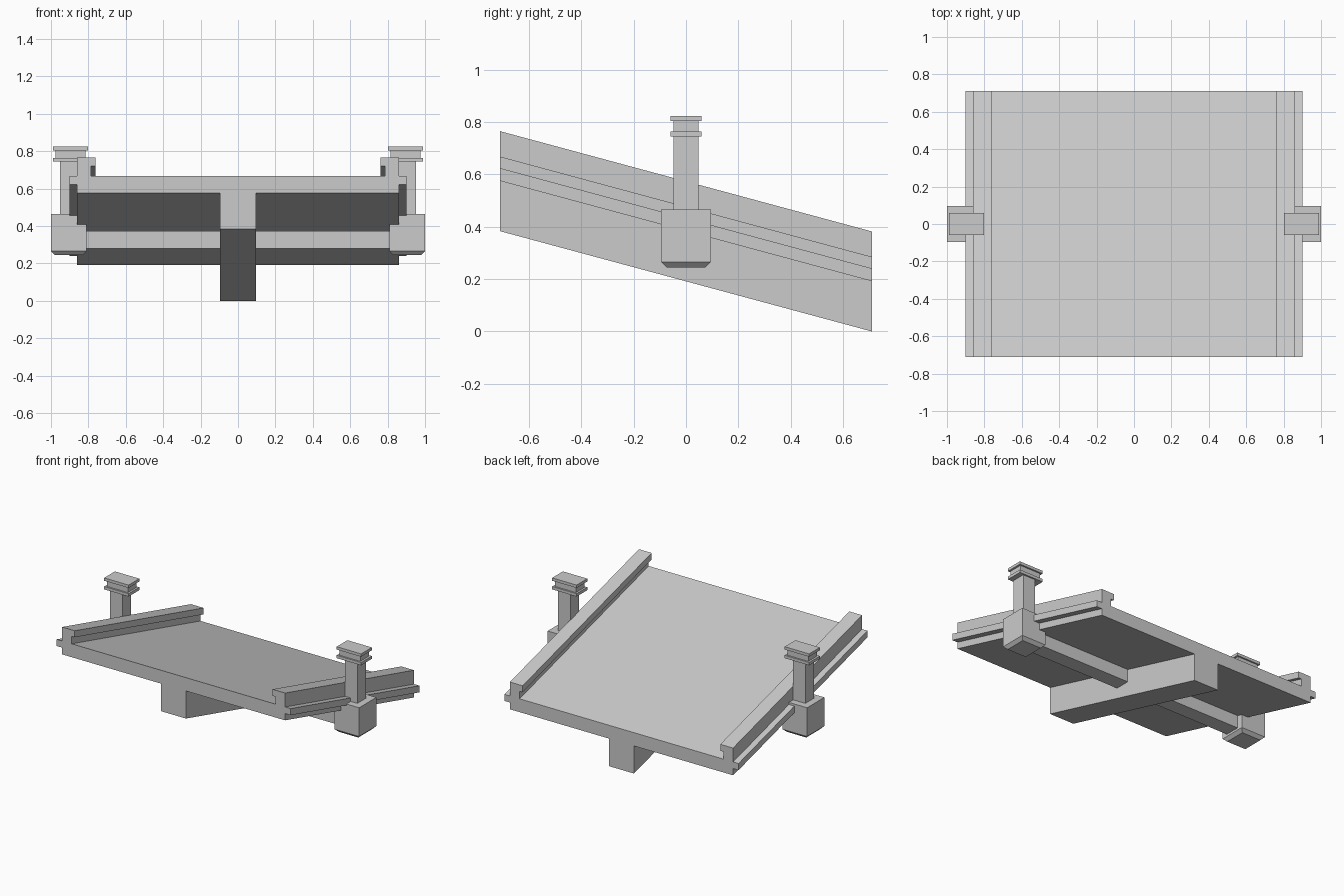
import bpy, bmesh

if "Cube" in bpy.data.objects:
    bpy.data.objects.remove(bpy.data.objects["Cube"])

HALF_LEN = 0.71
DROP = 0.383  # fall of the sloping deck from front to back


def make_object(name, bm):
    bmesh.ops.recalc_face_normals(bm, faces=bm.faces)
    mesh = bpy.data.meshes.new(name)
    bm.to_mesh(mesh)
    bm.free()
    obj = bpy.data.objects.new(name, mesh)
    bpy.context.collection.objects.link(obj)
    return obj


def sloped_profile(name, profile):
    """Sweep an x-z profile from front to back while it drops."""
    bm = bmesh.new()
    face = bm.faces.new([bm.verts.new((x, -HALF_LEN, z)) for x, z in profile])
    ext = bmesh.ops.extrude_face_region(bm, geom=[face], use_keep_orig=True)
    moved = [v for v in ext["geom"] if isinstance(v, bmesh.types.BMVert)]
    bmesh.ops.translate(bm, verts=moved, vec=(0, 2 * HALF_LEN, -DROP))
    return make_object(name, bm)


def box(name, x0, x1, half_y, z0, z1, inset=0, mirror=False):
    """Box by bounds; inset shrinks its bottom face, mirror repeats it on -x."""
    bm = bmesh.new()
    bmesh.ops.create_cube(bm, size=1)
    for v in bm.verts:
        cut = inset if v.co.z < 0 else 0
        v.co.x = x0 + cut if v.co.x < 0 else x1 - cut
        v.co.y = -half_y + cut if v.co.y < 0 else half_y - cut
        v.co.z = z0 if v.co.z < 0 else z1
    if mirror:
        dup = bmesh.ops.duplicate(bm, geom=bm.verts[:] + bm.edges[:] + bm.faces[:])
        for v in dup["geom"]:
            if isinstance(v, bmesh.types.BMVert):
                v.co.x *= -1
    return make_object(name, bm)


# Sloping deck with side ledges and overhanging curbs
side = [(0.86, 0.575), (0.86, 0.622), (0.902, 0.622), (0.902, 0.668),
        (0.86, 0.668), (0.86, 0.765), (0.762, 0.765), (0.762, 0.72),
        (0.785, 0.72), (0.785, 0.668)]
sloped_profile("deck", side + [(-x, z) for x, z in reversed(side)])

# Central beam under the deck
sloped_profile("long_beam", [(-0.096, 0.383), (0.096, 0.383),
                             (0.096, 0.575), (-0.096, 0.575)])

# Cross beam joining the two side blocks
box("cross_beam", -0.82, 0.82, 0.053, 0.28, 0.372)

# Side blocks with tapered feet
box("block", 0.81, 1.0, 0.095, 0.265, 0.465, mirror=True)
box("block_foot", 0.81, 1.0, 0.095, 0.244, 0.265, inset=0.021, mirror=True)

# Posts with stacked caps
box("post", 0.857, 0.953, 0.048, 0.465, 0.745, mirror=True)
box("post_collar", 0.802, 0.99, 0.059, 0.744, 0.764, mirror=True)
box("post_neck", 0.816, 0.976, 0.048, 0.764, 0.804, mirror=True)
box("post_cap", 0.802, 0.99, 0.059, 0.804, 0.824, mirror=True)
